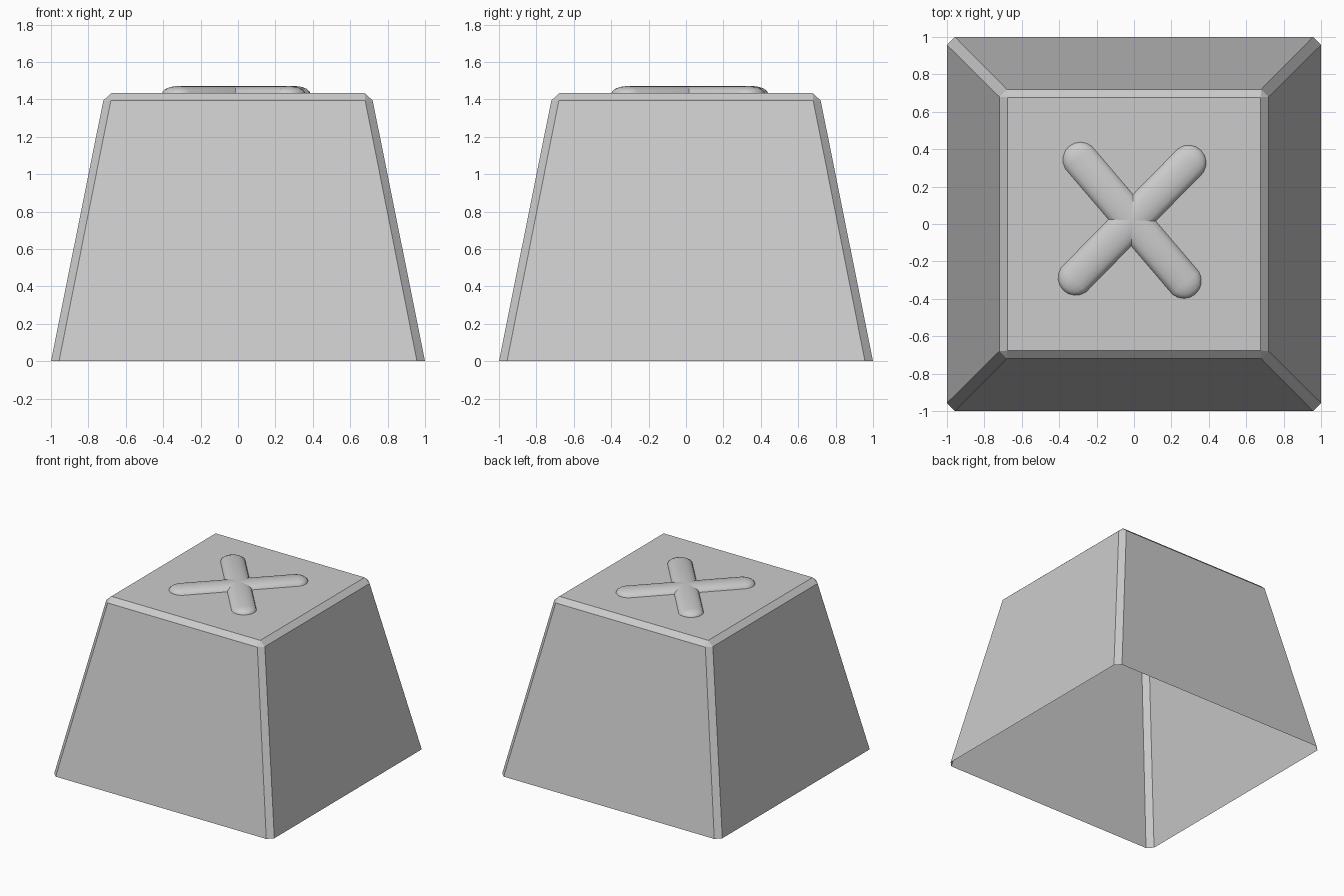
import bpy, bmesh, math
from mathutils import Matrix

if "Cube" in bpy.data.objects:
    bpy.data.objects.remove(bpy.data.objects["Cube"])


def finish(bm, name):
    me = bpy.data.meshes.new(name)
    bm.to_mesh(me)
    bm.free()
    ob = bpy.data.objects.new(name, me)
    bpy.context.collection.objects.link(ob)
    return ob


# Hollow tapered cap: open bottom, chamfered corners and top edge
bm = bmesh.new()


def chamfered_ring(a, b, z):
    pts = [(a, -b), (a, b), (b, a), (-b, a), (-a, b), (-a, -b), (-b, -a), (b, -a)]
    return [bm.verts.new((x, y, z)) for x, y in pts]


low = chamfered_ring(1.0, 0.957, 0.0)
high = chamfered_ring(0.72, 0.68, 1.394)
t = 0.677
top = [bm.verts.new((x, y, 1.433)) for x, y in ((t, -t), (t, t), (-t, t), (-t, -t))]
for i in range(8):
    j = (i + 1) % 8
    bm.faces.new((low[i], low[j], high[j], high[i]))
for k in range(4):
    n = (k + 1) % 4
    i = 2 * k
    bm.faces.new((high[i], high[i + 1], top[n], top[k]))
    bm.faces.new((high[i + 1], high[(i + 2) % 8], top[n]))
bm.faces.new(top)
finish(bm, "cap_shell")


# Raised cross: two flattened capsule bars, upper halves only
def bar(name, half_len, width, angle):
    r = width / 2
    bm = bmesh.new()
    bmesh.ops.create_uvsphere(bm, u_segments=16, v_segments=9, radius=1,
                              matrix=Matrix.Rotation(math.pi / 2, 4, 'Y'))
    for v in bm.verts:
        v.co.y *= r
        v.co.z *= 0.04
        v.co.x = v.co.x * r + math.copysign(half_len - r, v.co.x)
    bmesh.ops.delete(bm, geom=[v for v in bm.verts if v.co.z < -1e-4], context='VERTS')
    for f in bm.faces:
        f.smooth = True
    bm.transform(Matrix.Translation((-0.01, 0.02, 1.432)) @ Matrix.Rotation(math.radians(angle), 4, 'Z'))
    return finish(bm, name)


bar("cross_bar_falling", 0.52, 0.19, -49.5)
bar("cross_bar_rising", 0.525, 0.19, 45.5)
